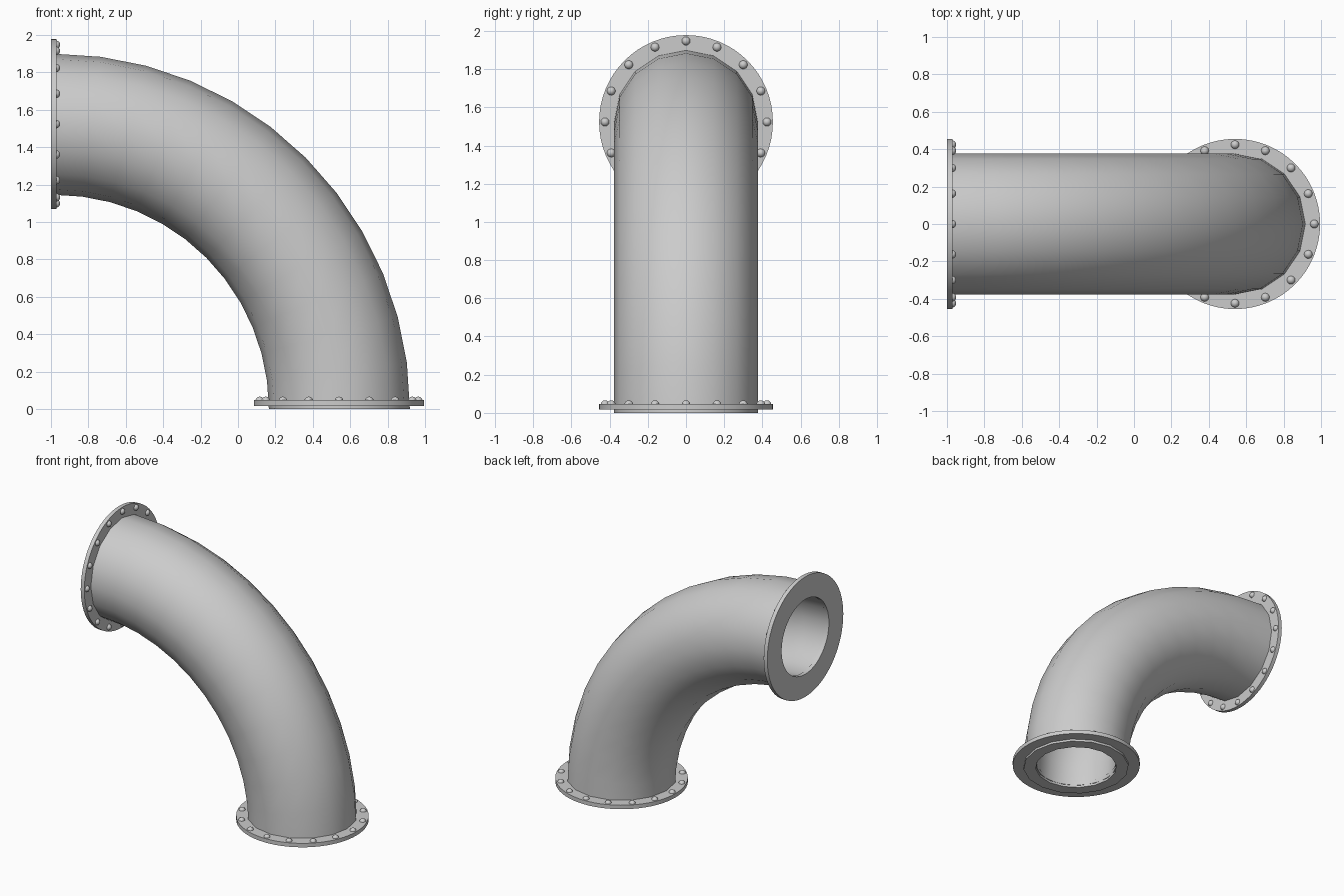
import bpy, bmesh
from math import sin, cos, pi, radians
from mathutils import Matrix, Vector

if "Cube" in bpy.data.objects:
    bpy.data.objects.remove(bpy.data.objects["Cube"])


def finish(bm, name, angle=35):
    bmesh.ops.recalc_face_normals(bm, faces=bm.faces)
    mesh = bpy.data.meshes.new(name)
    bm.to_mesh(mesh)
    bm.free()
    ob = bpy.data.objects.new(name, mesh)
    bpy.context.collection.objects.link(ob)
    bpy.ops.object.select_all(action='DESELECT')
    ob.select_set(True)
    bpy.context.view_layer.objects.active = ob
    bpy.ops.object.shade_smooth_by_angle(angle=radians(angle))
    return ob


def bridge(bm, a, b):
    n = len(a)
    for i in range(n):
        bm.faces.new((a[i], a[(i + 1) % n], b[(i + 1) % n], b[i]))


# Hollow quarter-bend pipe: 16 sides, 12 bend segments
def make_pipe(bend=1.522, outer=0.377, inner=0.29, sides=16, steps=12):
    bm = bmesh.new()
    walls = []
    for r in (outer, inner):
        rings = []
        for s in range(steps + 1):
            t = pi / 2 * s / steps
            ring = []
            for k in range(sides):
                a = 2 * pi * k / sides
                d = bend + r * cos(a)
                ring.append(bm.verts.new((-0.98 + d * cos(t), r * sin(a), d * sin(t))))
            rings.append(ring)
        for a, b in zip(rings, rings[1:]):
            bridge(bm, a, b)
        walls.append(rings)
    for end in (0, -1):
        bridge(bm, walls[0][end], walls[1][end])
    finish(bm, "elbow_pipe")


# Flat annular flange, local z pointing toward the pipe body
def make_flange(name, frame, outer=0.455, inner=0.283, thick=0.03, sides=64):
    bm = bmesh.new()
    loops = []
    for r, z in ((outer, 0), (outer, thick), (inner, thick), (inner, 0)):
        loops.append([bm.verts.new(frame @ Vector((r * cos(2 * pi * k / sides),
                                                   r * sin(2 * pi * k / sides), z)))
                      for k in range(sides)])
    for i in range(4):
        bridge(bm, loops[i], loops[(i + 1) % 4])
    finish(bm, name)


# Ring of domed rivets on the flange's pipe side
def make_rivets(name, frame, count=16, radius=0.424, z=0.026):
    bm = bmesh.new()
    for k in range(count):
        a = 2 * pi * k / count
        place = frame @ Matrix.Translation((radius * cos(a), radius * sin(a), z))
        bmesh.ops.create_uvsphere(bm, u_segments=16, v_segments=10, radius=0.023, matrix=place)
    finish(bm, name, 60)


make_pipe()
frames = {
    "bottom": Matrix.Translation((0.54, 0, 0.017)),
    "left": Matrix.Translation((-1, 0, 1.523)) @ Matrix.Rotation(pi / 2, 4, 'Y'),
}
for label, frame in frames.items():
    make_flange(label + "_flange", frame)
    make_rivets(label + "_rivets", frame)
